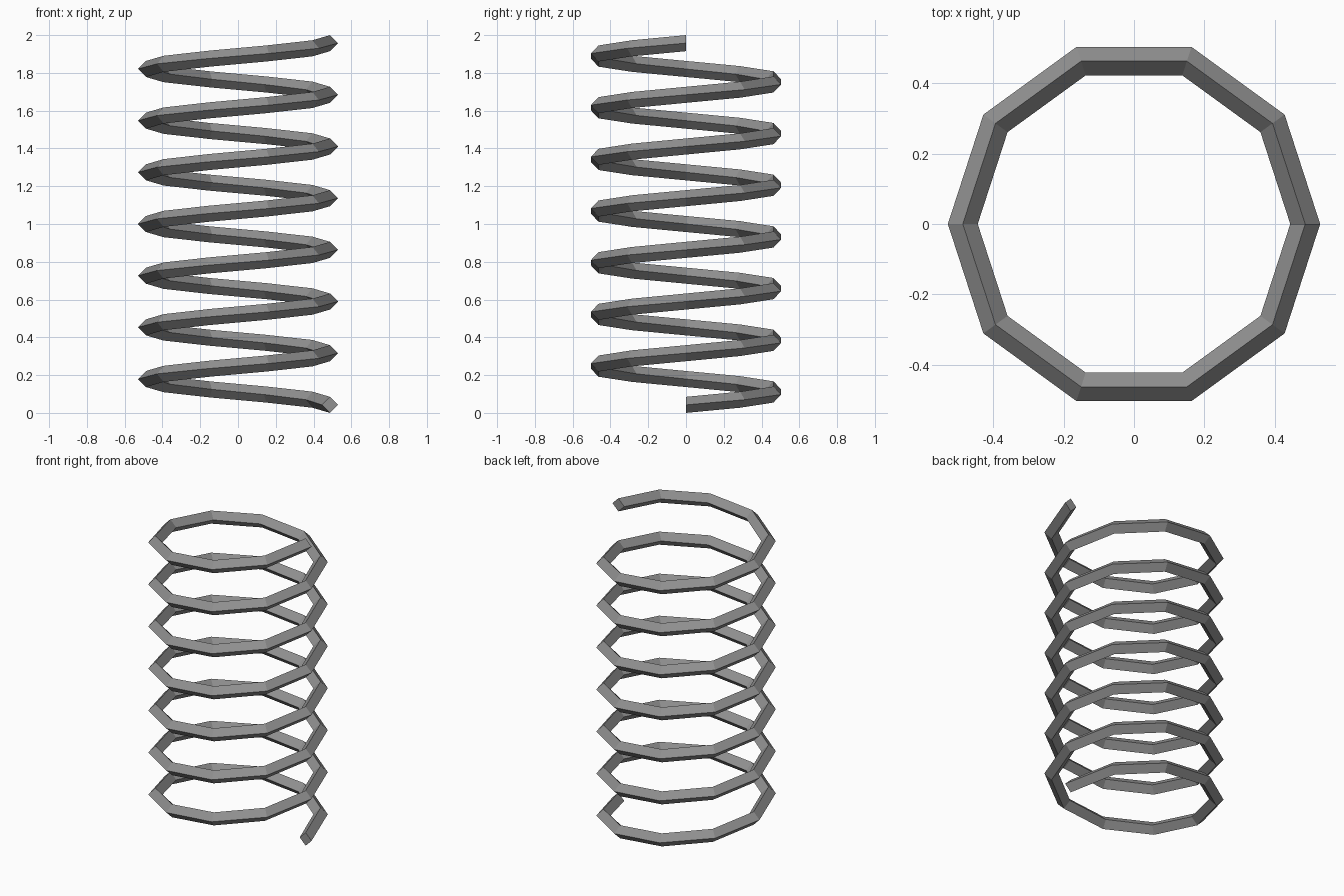
import bpy, bmesh, math

if "Cube" in bpy.data.objects:
    bpy.data.objects.remove(bpy.data.objects["Cube"])

TURNS, STEPS = 7, 10          # ten flat segments per turn
RADIUS, HALF = 0.487, 0.0425  # coil radius, half diagonal of the square wire
HEIGHT = 2.0
RISE = (HEIGHT - 2 * HALF) / (TURNS * STEPS)

# Diamond wire profile as (radial, vertical) offsets
PROFILE = [(HALF, 0), (0, HALF), (-HALF, 0), (0, -HALF)]

bm = bmesh.new()

# Profile rings placed along the rising coil
rings = []
for i in range(TURNS * STEPS + 1):
    a = 2 * math.pi * i / STEPS
    z = HALF + RISE * i
    rings.append([bm.verts.new(((RADIUS + r) * math.cos(a),
                                (RADIUS + r) * math.sin(a), z + h))
                  for r, h in PROFILE])

# Wire sides
for lower, upper in zip(rings, rings[1:]):
    for k in range(4):
        n = (k + 1) % 4
        bm.faces.new((lower[k], lower[n], upper[n], upper[k]))

# Flat cut ends
bm.faces.new(rings[0])
bm.faces.new(rings[-1])
bmesh.ops.recalc_face_normals(bm, faces=bm.faces[:])

mesh = bpy.data.meshes.new("coil_spring")
bm.to_mesh(mesh)
bm.free()
spring = bpy.data.objects.new("coil_spring", mesh)
bpy.context.collection.objects.link(spring)

# Dark grey steel
steel = bpy.data.materials.new("dark_steel")
steel.diffuse_color = (0.28, 0.28, 0.28, 1)
steel.use_nodes = True
steel.node_tree.nodes["Principled BSDF"].inputs["Base Color"].default_value = steel.diffuse_color
mesh.materials.append(steel)
